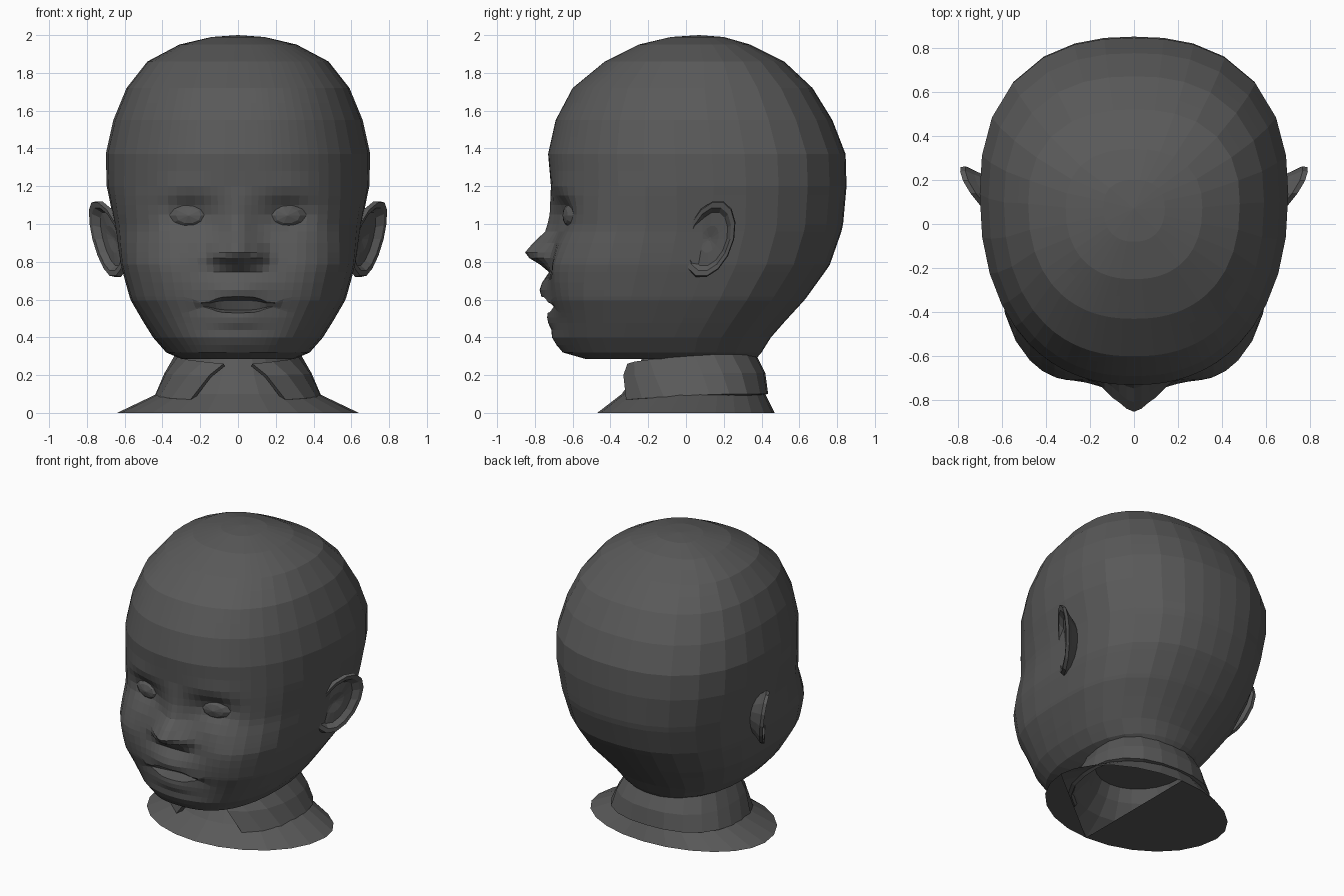
import bpy, math
from math import sin, cos, exp, radians, pi

old = bpy.data.objects.get("Cube")
if old:
    bpy.data.objects.remove(old, do_unlink=True)

grey = bpy.data.materials.new("dark_grey")
grey.use_nodes = True
tone = (0.1, 0.1, 0.1, 1)
grey.diffuse_color = tone
grey.node_tree.nodes["Principled BSDF"].inputs["Base Color"].default_value = tone


def make(name, verts, faces, mirror=False):
    mesh = bpy.data.meshes.new(name)
    mesh.from_pydata(verts, [], faces)
    mesh.materials.append(grey)
    obj = bpy.data.objects.new(name, mesh)
    bpy.context.collection.objects.link(obj)
    if mirror:
        obj.modifiers.new("mirror", "MIRROR")
    return obj


def bridge(rows, count, closed=True):
    """Quads between consecutive rows of equal length."""
    faces = []
    for r in range(rows - 1):
        for i in range(count if closed else count - 1):
            j = (i + 1) % count
            faces.append((r * count + i, r * count + j,
                          (r + 1) * count + j, (r + 1) * count + i))
    return faces


def lerp_rows(table, z):
    """Interpolate a table whose first column is the height."""
    for a, b in zip(table, table[1:]):
        if z <= b[0]:
            t = max(0, (z - a[0]) / (b[0] - a[0]))
            return [p + (q - p) * t for p, q in zip(a, b)][1:]
    return table[-1][1:]


def oval(angle, front, back, width, n):
    """Point on a rounded-square section, angle 0 at the front."""
    s, c = sin(angle), cos(angle)
    r = (abs(s) ** n + abs(c) ** n) ** (-1 / n)
    mid = front + 0.55 * (back - front)
    return width * s * r, mid - c * r * (mid - front if c > 0 else back - mid)


def bump(x, z, cx, cz, sx, sz):
    return exp(-((abs(x) - cx) / sx) ** 2 - ((z - cz) / sz) ** 2)


# Skull: height, front, back, half width, squareness of the front
skull = [(0.285, -0.53, 0.37, 0.3, 2.6), (0.32, -0.65, 0.4, 0.38, 2.6),
         (0.4, -0.69, 0.45, 0.45, 2.8), (0.48, -0.69, 0.52, 0.5, 3.1),
         (0.6, -0.7, 0.63, 0.57, 3.5), (0.78, -0.7, 0.76, 0.62, 3.6),
         (0.98, -0.69, 0.83, 0.65, 2.8), (1.2, -0.715, 0.85, 0.695, 2.35),
         (1.37, -0.73, 0.845, 0.7, 2.25), (1.55, -0.69, 0.775, 0.66, 2.25),
         (1.72, -0.6, 0.67, 0.59, 2.3), (1.86, -0.43, 0.52, 0.48, 2.3),
         (1.95, -0.25, 0.34, 0.31, 2.3), (1.99, -0.08, 0.2, 0.14, 2.3)]
# Nose: height, projection, half width
nose = [(0.745, 0, 0.08), (0.785, 0.065, 0.11), (0.82, 0.13, 0.115), (0.85, 0.155, 0.105),
        (0.9, 0.115, 0.095), (0.96, 0.055, 0.08), (1.05, 0.025, 0.07), (1.2, 0, 0.06)]
levels = [0.285, 0.32, 0.36, 0.4, 0.44, 0.475, 0.505, 0.53, 0.545, 0.595, 0.615, 0.65, 0.69,
          0.745, 0.785, 0.82, 0.85, 0.9, 0.96, 1.0, 1.05, 1.1, 1.15, 1.2, 1.28, 1.37,
          1.46, 1.55, 1.64, 1.72, 1.8, 1.86, 1.91, 1.95, 1.975, 1.99]
half = [0, 3, 6, 9, 12, 15, 19, 23, 27, 31, 36, 41, 48, 56, 66, 77, 90, 104, 118,
        132, 146, 158, 169, 180]
angles = [radians(a) for a in half + [-a for a in half[-2:0:-1]]]
mouth = 0.57


def relief(x, z):
    """Forward projection of the facial features."""
    height, width = lerp_rows(nose, z)
    out = height * exp(-(x / width) ** 2)
    out += 0.03 * bump(x, z, 0.11, 0.84, 0.04, 0.05)       # nostril wings
    out += 0.075 * bump(x, z, 0, 0.65, 0.18, 0.09)         # upper lip
    out += 0.04 * bump(x, z, 0, 0.49, 0.15, 0.06)          # lower lip
    out += 0.02 * bump(x, z, 0, 0.38, 0.16, 0.04)          # chin
    out += 0.03 * bump(x, z, 0.37, 0.74, 0.16, 0.16)       # cheeks
    out -= 0.065 * bump(x, z, 0.26, 1.05, 0.13, 0.085)     # eye sockets
    out += 0.012 * bump(x, z, 0.3, 1.18, 0.15, 0.04)       # brows
    if abs(z - mouth) < 0.03:                              # open mouth
        out -= 0.09 * max(0, 1 - (x / 0.17) ** 2)
    return out


verts = []
for z in levels:
    front, back, width, square = lerp_rows(skull, z)
    for a in angles:
        x, y = oval(a, front, back, width, square if cos(a) > 0 else 2.4)
        lift = z
        if cos(a) > 0.15:
            y -= relief(x, z)
            if abs(z - mouth) < 0.05:                      # lips meet at the corners
                lift -= 0.75 * (z - mouth) * bump(x, 0, 0.18, 0, 0.06, 1)
        verts.append((x, y, lift))
count = len(angles)
faces = bridge(len(levels), count)
faces.append(tuple(reversed(range(count))))
verts.append((0, 0.07, 2))
last = (len(levels) - 1) * count
faces += [(last + i, last + (i + 1) % count, last + count) for i in range(count)]
make("head", verts, faces)

# Eyeballs
verts, eye_rows, eye_sides = [], 7, 10
for r in range(eye_rows):
    p = 0.05 + (pi - 0.1) * r / (eye_rows - 1)
    for i in range(eye_sides):
        t = 2 * pi * i / eye_sides
        x = 0.125 * sin(p) * cos(t)
        verts.append((0.262 + x, -0.572 - 0.08 * cos(p) + 0.2 * x,
                      1.045 + 0.08 * sin(p) * sin(t)))
make("eyes", verts, bridge(eye_rows, eye_sides) + [tuple(reversed(range(eye_sides)))], True)

# Ears: flared cups sunk into the head at the front; scale and outward offset per ring
verts, ear_sides = [], 14
ear_rings = [(0.45, -0.15), (0.85, -0.045), (1, -0.015), (0.97, 0.01), (0.83, 0.005),
             (0.7, -0.03), (0.35, -0.035), (0.05, -0.05)]
for scale, offset in ear_rings:
    for i in range(ear_sides):
        t = 2 * pi * i / ear_sides
        u, v = 0.13 * scale * cos(t), 0.205 * scale * sin(t)
        y, z = 0.125 + u + 0.22 * v, 0.92 + v
        x = 0.655 + 0.44 * y + 0.15 * (z - 0.95) + offset - 0.04 * max(0, -cos(t)) * scale
        verts.append((x, y, z))
inner = (len(ear_rings) - 1) * ear_sides
make("ears", verts, bridge(len(ear_rings), ear_sides)
     + [tuple(range(inner, inner + ear_sides))], True)

# Neck flaring to the shoulder base, partly open underneath
sides = 24
neck = [(0, -0.47, 0.47, 0.64), (0.1, -0.34, 0.42, 0.43), (0.2, -0.27, 0.37, 0.33),
        (0.32, -0.22, 0.34, 0.27)]
verts = []
for z, front, back, width in neck:
    for i in range(sides):
        verts.append((*oval(2 * pi * i / sides, front, back, width, 2), z))
quarter = sides // 4
under = [tuple(range(quarter, -1, -1)),
         tuple([0] + list(range(sides - 1, 2 * quarter - 1, -1)))]
make("neck", verts, bridge(len(neck), sides) + under)

# Collar: height at front, height at back, front, back, half width, opening angle
collar = [(0.26, 0.31, -0.315, 0.37, 0.335, 13), (0.2, 0.21, -0.35, 0.42, 0.39, 22),
          (0.07, 0.1, -0.37, 0.435, 0.44, 33)]
verts, steps = [], 10
for low, high, front, back, width, start in collar:
    for i in range(steps):
        t = i / (steps - 1)
        x, y = oval(radians(start + (180 - start) * t), front, back, width, 2.4)
        verts.append((x, y, low + (high - low) * min(1, 2 * t)))
cloth = make("collar", verts, bridge(len(collar), steps, False), True)
thick = cloth.modifiers.new("thickness", "SOLIDIFY")
thick.thickness = 0.025
thick.offset = 1
